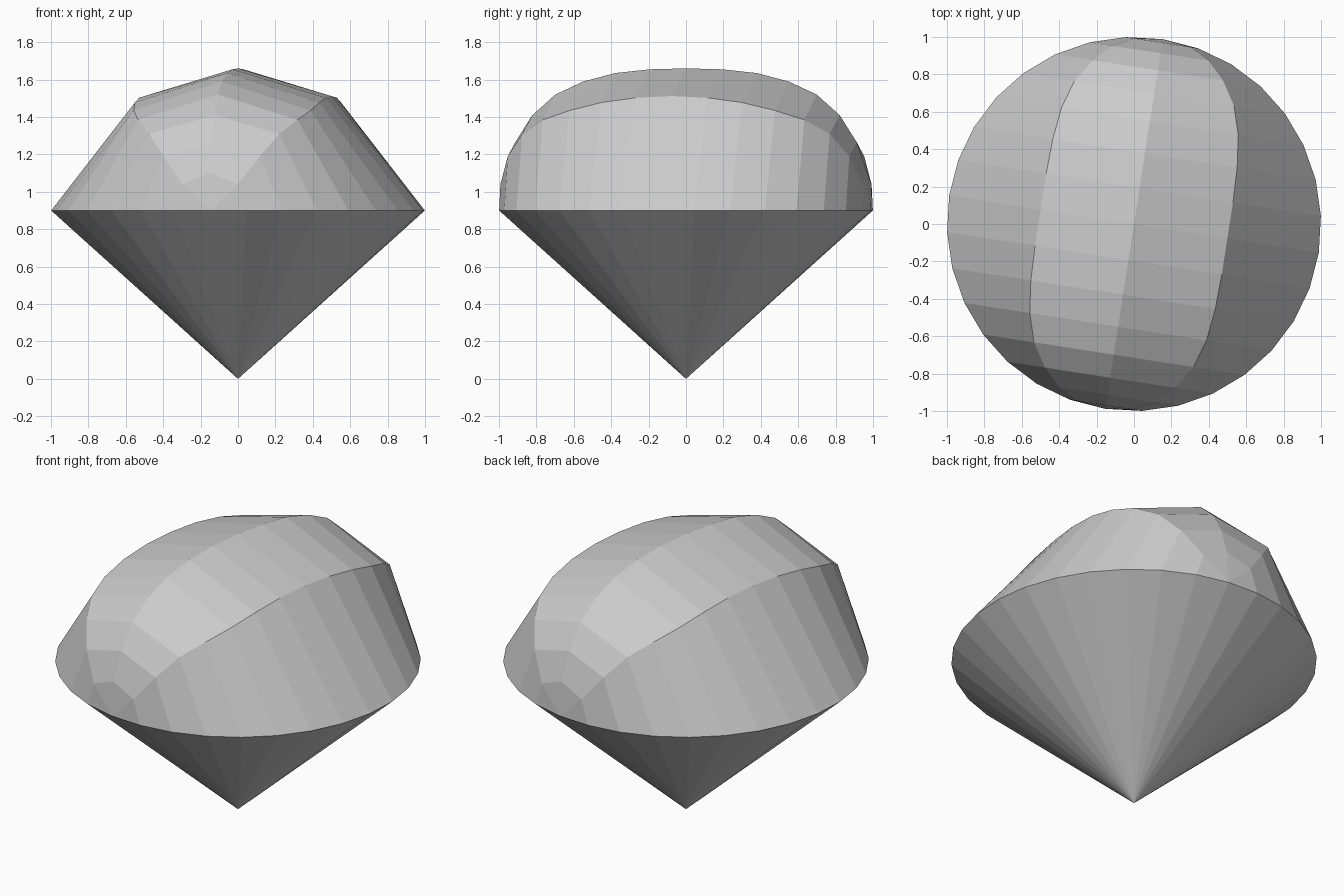
import bpy, bmesh
from math import sin, cos, radians

if "Cube" in bpy.data.objects:
    bpy.data.objects.remove(bpy.data.objects["Cube"])

POLE = radians(81.2)     # direction of the crown's long ridge
STEPS = 16               # half of the 32-sided rim
RIM_Z = 0.9


def place(u, r, z):
    """Point from distance along the ridge, distance across it, and height."""
    return (u * cos(POLE) + r * sin(POLE), u * sin(POLE) - r * cos(POLE), z)


def make_object(name, bm):
    bmesh.ops.recalc_face_normals(bm, faces=bm.faces)
    mesh = bpy.data.meshes.new(name)
    bm.to_mesh(mesh)
    bm.free()
    bpy.context.collection.objects.link(bpy.data.objects.new(name, mesh))


# Arched sections from the end of the ridge to its middle:
# ridge height, shoulder height, shoulder width as share of the rim width
SECTIONS = [(.20, .14, .77), (.365, .29, .68), (.51, .41, .635), (.62, .485, .61),
            (.69, .535, .575), (.735, .577, .54), (.755, .603, .515), (.76, .612, .505)]

bm = bmesh.new()

# Faceted crown: five-point sections bridged from end to end
rings = []
for i in range(1, STEPS):
    a = radians(180 / STEPS) * i
    ridge, shoulder, share = SECTIONS[min(i, STEPS - i) - 1]
    w = sin(a)
    section = [(-w, 0), (-w * share, shoulder), (0, ridge), (w * share, shoulder), (w, 0)]
    rings.append([bm.verts.new(place(cos(a), r, RIM_Z + h)) for r, h in section])
for a, b in zip(rings, rings[1:]):
    for k in range(4):
        bm.faces.new((a[k], a[k + 1], b[k + 1], b[k]))

# Closing fans at both ends of the ridge
ends = [bm.verts.new(place(s, 0, RIM_Z)) for s in (1, -1)]
for end, ring in zip(ends, (rings[0], rings[-1])):
    for k in range(4):
        bm.faces.new((end, ring[k], ring[k + 1]))

# Cone below the rim
tip = bm.verts.new((0, 0, 0))
rim = [ends[0]] + [r[4] for r in rings] + [ends[1]] + [r[0] for r in reversed(rings)]
for a, b in zip(rim, rim[1:] + rim[:1]):
    bm.faces.new((a, b, tip))

make_object("faceted_gem", bm)
